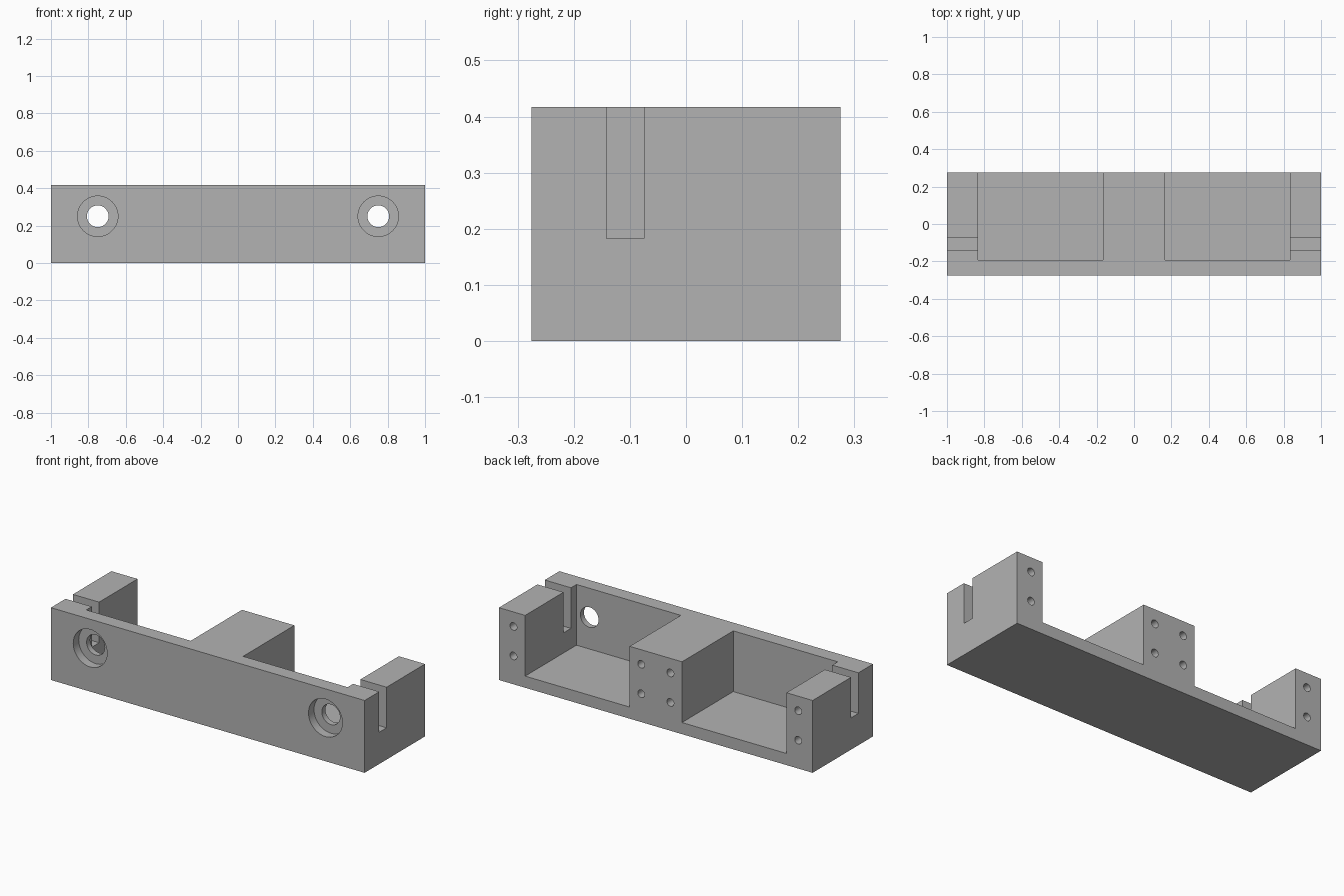
import bpy
from math import pi, radians
from mathutils import Matrix

cube = bpy.data.objects.get("Cube")
if cube:
    bpy.data.objects.remove(cube, do_unlink=True)

# Overall sizes
DEPTH, HEIGHT = 0.55, 0.417
FRONT, BACK = -DEPTH / 2, DEPTH / 2
WALL, FLOOR = 0.083, 0.067
POCKET_IN, POCKET_OUT = 0.167, 0.833
MARGIN = 0.1

grey = bpy.data.materials.new("plain grey")
grey.use_nodes = True
colour = (0.45, 0.45, 0.45, 1)
grey.diffuse_color = colour
grey.node_tree.nodes["Principled BSDF"].inputs["Base Color"].default_value = colour


def box(name, low, high):
    """Box between two opposite corners."""
    bpy.ops.mesh.primitive_cube_add(size=1)
    ob = bpy.context.object
    ob.name = name
    size = [b - a for a, b in zip(low, high)]
    centre = [(a + b) / 2 for a, b in zip(low, high)]
    ob.data.transform(Matrix.Translation(centre) @ Matrix.Diagonal((*size, 1)))
    return ob


def bore(name, x, z, radius, y0, y1):
    """Cylinder running front to back."""
    bpy.ops.mesh.primitive_cylinder_add(vertices=48, radius=radius, depth=y1 - y0)
    ob = bpy.context.object
    ob.name = name
    ob.data.transform(Matrix.Translation((x, (y0 + y1) / 2, z)) @ Matrix.Rotation(pi / 2, 4, 'X'))
    return ob


# Solid block
body = box("bracket_body", (-1, FRONT, 0), (1, BACK, HEIGHT))
body.data.materials.append(grey)

cutters = []
for s in (-1, 1):
    # Pocket open at the top and back
    xs = sorted((s * POCKET_IN, s * POCKET_OUT))
    cutters.append(box("pocket_cutter", (xs[0], FRONT + WALL, FLOOR),
                       (xs[1], BACK + MARGIN, HEIGHT + MARGIN)))
    # Slot through the end wall
    xs = sorted((s * (POCKET_OUT - 0.05), s * (1 + MARGIN)))
    cutters.append(box("slot_cutter", (xs[0], -0.142, 0.183),
                       (xs[1], -0.075, HEIGHT + MARGIN)))
    # Counterbored mounting hole in the front wall
    cutters.append(bore("counterbore_cutter", s * 0.75, 0.25, 0.108, FRONT - MARGIN, FRONT + 0.05))
    cutters.append(bore("mounting_hole_cutter", s * 0.75, 0.25, 0.058, FRONT - MARGIN, FRONT + 0.15))
    # Blind screw holes in the back of the posts
    for x in (0.093, 0.908):
        for z in (0.163, 0.333):
            cutters.append(bore("screw_hole_cutter", s * x, z, 0.022, BACK - 0.167, BACK + MARGIN))

# Cut everything out of the block
bpy.ops.object.select_all(action='DESELECT')
body.select_set(True)
bpy.context.view_layer.objects.active = body
for cutter in cutters:
    cutter.hide_render = True
    mod = body.modifiers.new("cut", 'BOOLEAN')
    mod.operation = 'DIFFERENCE'
    mod.solver = 'EXACT'
    mod.object = cutter
    bpy.ops.object.modifier_apply(modifier=mod.name)
for cutter in cutters:
    bpy.data.objects.remove(cutter, do_unlink=True)

bpy.ops.object.shade_smooth_by_angle(angle=radians(30))
